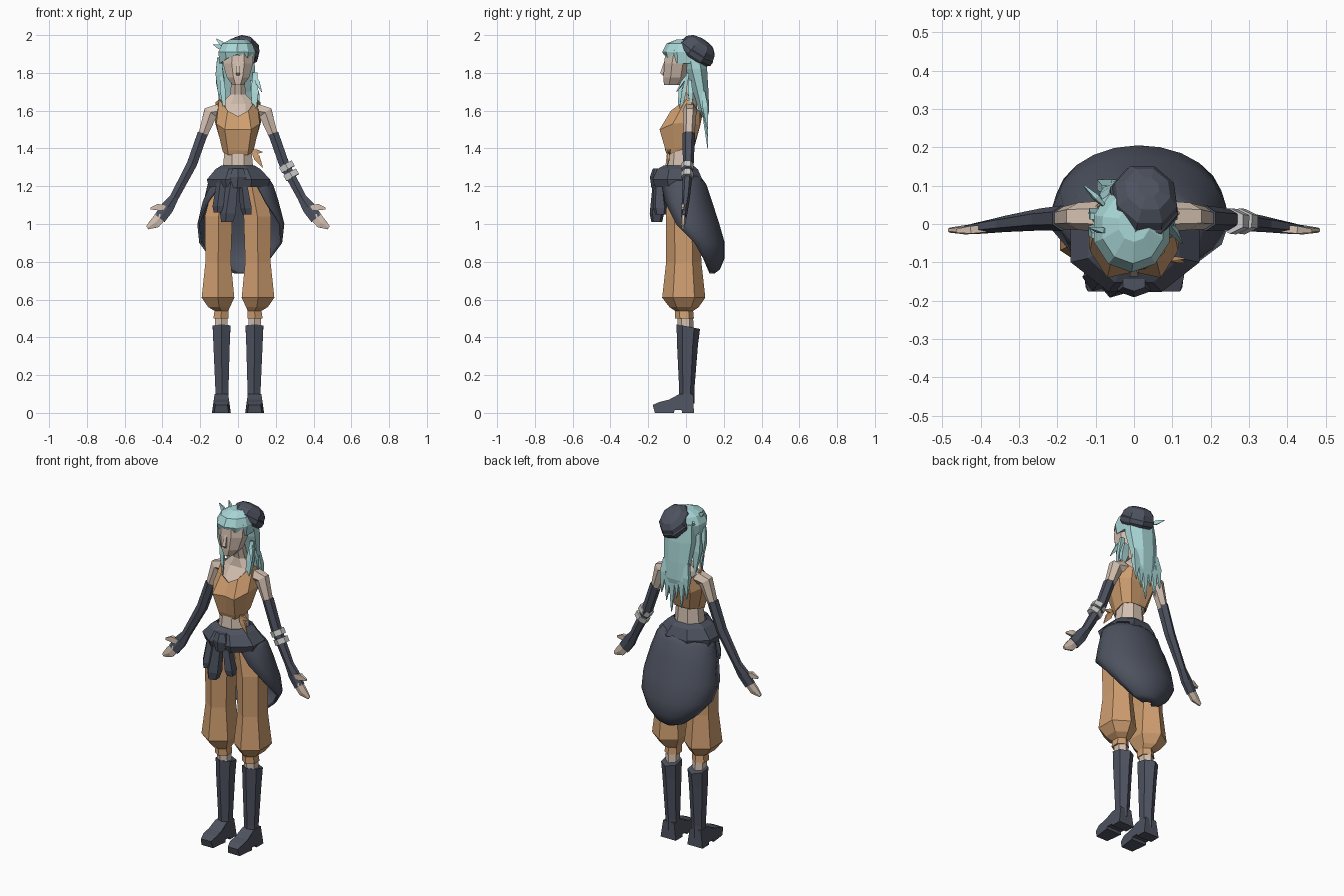
import bpy, bmesh, math
from mathutils import Vector, Euler


def material(name, rgb):
    m = bpy.data.materials.new(name)
    m.diffuse_color = (*rgb, 1)
    return m


SKIN = material("skin", (0.66, 0.53, 0.44))
ORANGE = material("orange_cloth", (0.62, 0.34, 0.16))
DARK = material("dark_cloth", (0.075, 0.085, 0.115))
TEAL = material("teal_hair", (0.40, 0.68, 0.68))


def finish(name, bm, mat, mirror=False, thick=0):
    bmesh.ops.remove_doubles(bm, verts=bm.verts, dist=1e-4)
    bmesh.ops.recalc_face_normals(bm, faces=bm.faces)
    me = bpy.data.meshes.new(name)
    bm.to_mesh(me)
    bm.free()
    ob = bpy.data.objects.new(name, me)
    bpy.context.collection.objects.link(ob)
    if mat:
        me.materials.append(mat)
    if thick:
        s = ob.modifiers.new("Solidify", 'SOLIDIFY')
        s.thickness = thick
    if mirror:
        m = ob.modifiers.new("Mirror", 'MIRROR')
        m.use_clip = True
    return ob


def skin_rings(rings, closed=True, cap=True):
    """Join equal-length lists of points with quads."""
    bm = bmesh.new()
    vs = [[bm.verts.new(p) for p in r] for r in rings]
    n = len(vs[0])
    for a, b in zip(vs, vs[1:]):
        for i in range(n if closed else n - 1):
            j = (i + 1) % n
            bm.faces.new((a[i], a[j], b[j], b[i]))
    if cap:
        bm.faces.new(vs[0])
        bm.faces.new(vs[-1])
    return bm


def loft(name, secs, n, mat, mirror=False, follow=False):
    """Sections are (x, y, z, rx, ry); follow turns them along the path."""
    pts = [Vector(s[:3]) for s in secs]
    k = 1 + 0.7 * (1 / math.cos(math.pi / n) - 1) if n % 2 == 0 else 1
    rings = []
    for i, s in enumerate(secs):
        u, v = Vector((1, 0, 0)), Vector((0, 1, 0))
        if follow:
            t = (pts[min(i + 1, len(pts) - 1)] - pts[max(i - 1, 0)]).normalized()
            u = v.cross(t).normalized()
            v = t.cross(u)
        ang = [math.tau * (j + 0.5) / n for j in range(n)]
        rings.append([pts[i] + u * math.cos(a) * s[3] * k + v * math.sin(a) * s[4] * k for a in ang])
    return finish(name, skin_rings(rings), mat, mirror)


def blade(name, a, b, w, d, mat, mirror=False):
    """Pointed lock from a to b, bulging a little near the root."""
    a, b = Vector(a), Vector(b)
    m = a.lerp(b, 0.4)
    return loft(name, [(*a, w * .6, d * .6), (*m, w, d), (*b, .002, .002)], 4, mat, mirror, True)


# Torso, neck and head
loft("body", [(0, -.04, 1.22, .09, .08), (0, -.035, 1.40, .072, .065), (0, -.025, 1.5, .1, .075),
              (0, 0, 1.57, .105, .065), (0, .02, 1.635, .095, .038),
              (0, .02, 1.685, .042, .033), (0, .0, 1.77, .036, .035)], 8, SKIN)
loft("head", [(0, -.07, 1.737, .03, .048), (0, -.055, 1.775, .06, .066),
              (0, -.045, 1.85, .082, .072), (0, -.03, 1.92, .08, .08), (0, -.03, 1.95, .045, .05)], 8, SKIN)
loft("nose", [(0, -.108, 1.86, .006, .008), (0, -.122, 1.80, .013, .016), (0, -.112, 1.785, .008, .01)], 4, SKIN)

# Cropped top: half rings from front centre to back centre, mirrored
top = [[(0, -.095, 1.57), (.055, -.08, 1.60), (.10, 0, 1.66), (.118, .03, 1.645), (.07, .075, 1.59), (0, .085, 1.57)],
       [(0, -.125, 1.5), (.07, -.14, 1.5), (.115, -.07, 1.53), (.122, .02, 1.54), (.08, .075, 1.52), (0, .075, 1.52)],
       [(0, -.11, 1.39), (.055, -.108, 1.39), (.085, -.06, 1.4), (.085, 0, 1.41), (.05, .04, 1.41), (0, .045, 1.41)],
       [(0, -.1, 1.365), (.052, -.1, 1.365), (.08, -.06, 1.38), (.08, 0, 1.4), (.05, .035, 1.4), (0, .04, 1.4)]]
finish("cropped_top", skin_rings(top, False, False), ORANGE, True, .008)
blade("top_tie_lower", (.08, -.09, 1.385), (.13, -.1, 1.30), .018, .008, ORANGE)
blade("top_tie_upper", (.075, -.09, 1.385), (.13, -.09, 1.38), .014, .008, ORANGE)

# Arms, sleeves and hands
loft("upper_arm", [(.09, .02, 1.60, .04, .036), (.145, .02, 1.59, .04, .032),
                   (.19, .015, 1.46, .024, .026)], 6, SKIN, True, True)
loft("sleeve", [(.187, .015, 1.48, .028, .03), (.243, .012, 1.32, .028, .026), (.338, 0, 1.14, .024, .019),
                (.375, -.006, 1.085, .036, .016), (.415, -.012, 1.03, .034, .013)], 6, DARK, True, True)
loft("hand", [(.405, -.012, 1.045, .03, .012), (.44, -.015, 1.005, .03, .011),
              (.48, -.016, .98, .01, .006)], 6, SKIN, True, True)
loft("thumb", [(.385, -.012, 1.085, .014, .01), (.425, -.015, 1.09, .018, .011),
               (.463, -.018, 1.082, .006, .005)], 4, SKIN, True, True)
for i, z in enumerate((1.305, 1.262)):
    x = .243 + (1.32 - z) * .53
    loft(f"armband_{i}", [(x, .008, z + .012, .04, .03), (x + .016, .006, z - .016, .04, .03)],
         6, None, follow=True)

# Trousers, shins and boots
loft("trouser_leg", [(.07, -.03, 1.22, .06, .06), (.103, -.015, 1.04, .076, .083), (.105, -.012, .8, .07, .084),
                     (.106, -.012, .61, .09, .103), (.1, -.01, .56, .06, .07),
                     (.088, -.01, .54, .038, .043), (.09, -.008, .50, .042, .045)], 6, ORANGE, True)
loft("shin", [(.088, 0, .40, .036, .04), (.088, -.005, .54, .034, .036)], 6, SKIN, True)
shaft = loft("boot_shaft", [(.086, .004, .05, .036, .036), (.085, .004, .12, .036, .036),
                            (.087, .008, .36, .045, .05), (.087, .012, .455, .049, .056)], 6, DARK, True)
for v in shaft.data.vertices:
    if v.co.z > .45:
        v.co.z += .004 - v.co.y * .2
outline = [(.042, 0), (-.02, 0), (-.024, .014), (-.06, .014), (-.065, 0), (-.165, 0),
           (-.176, .042), (-.14, .058), (-.09, .07), (-.035, .1), (.038, .1)]
sides = [[(.088 + s * (.05 - z * .14 - (.012 if y < -.15 else 0)), y, z) for y, z in outline] for s in (-1, 1)]
finish("boot_foot", skin_rings(sides), DARK, True)

# Sash with knot and hanging folds
loft("waist_sash", [(0, -.04, 1.25, .085, .08), (0, -.04, 1.31, .09, .08), (0, -.045, 1.29, .122, .11),
                    (.003, -.045, 1.235, .172, .135), (.003, -.04, 1.195, .16, .125), (0, -.04, 1.2, .1, .09)], 8, DARK)
loft("sash_knot", [(0, -.155, 1.295, .03, .018), (0, -.16, 1.25, .045, .028), (-.005, -.15, 1.19, .035, .03)], 6, DARK)
folds = [((-.085, -.13, 1.23), (-.1, -.14, 1.06), .038), ((-.025, -.15, 1.24), (-.055, -.155, 1.01), .046),
         ((.025, -.145, 1.23), (.05, -.135, 1.05), .034)]
for i, (a, b, w) in enumerate(folds):
    low = Vector(a).lerp(Vector(b), .8)
    loft(f"sash_fold_{i}", [(*a, w * .7, .025), (*low, w, .04), (*b, w * .75, .03)], 5, DARK)

# Full rear drape, its +x edge wrapping round to the front
drape = []
for z, w, yf, yb, start, end in [(1.255, .14, -.03, .075, 140, 155), (1.21, .175, -.02, .108, 140, 150),
                                 (1.12, .202, -.005, .14, 118, 138), (1.0, .232, .01, .178, 98, 112),
                                 (.9, .22, .05, .205, 95, 92), (.82, .16, .09, .205, 90, 90),
                                 (.76, .09, .115, .18, 90, 90), (.737, .03, .125, .15, 90, 90)]:
    row = []
    for k in range(13):
        a = math.radians(-start + (end + start) * k / 12)
        row.append((.014 + w * math.sin(a), yf + (yb - yf) * math.cos(a), z))
    drape.append(row)
ob = finish("rear_drape", skin_rings(drape, False, False), DARK, thick=.012)
bpy.context.view_layer.objects.active = ob
ob.select_set(True)
bpy.ops.object.shade_smooth_by_angle(angle=math.radians(35))

# Hair: cap, back fall, jagged ends and loose locks
cap = loft("hair_cap", [(-.006, -.01, 1.85, .092, .105), (-.006, -.012, 1.91, .1, .11),
                        (-.003, -.01, 1.955, .08, .09), (0, 0, 1.978, .04, .045)], 10, TEAL)
for v in cap.data.vertices:
    if v.co.z < 1.86 and v.co.y < -.09:
        v.co.z += .05 - abs(v.co.x) * .4
loft("hair_fall", [(0, .04, 1.92, .085, .06), (0, .055, 1.82, .092, .058), (0, .078, 1.70, .082, .042),
                   (.005, .095, 1.60, .074, .028), (.005, .1, 1.57, .06, .016)], 8, TEAL)
for i, (x, z) in enumerate([(-.085, 1.50), (-.052, 1.44), (-.018, 1.49), (.015, 1.40), (.048, 1.46), (.08, 1.5)]):
    blade(f"hair_end_{i}", (x * .85, .092, 1.70), (x, .115, z), .021, .016, TEAL)
locks = [((-.098, -.03, 1.88), (-.1, .0, 1.66), .022), ((-.088, -.02, 1.80), (-.07, -.045, 1.57), .016),
         ((-.1, .02, 1.86), (-.085, .04, 1.6), .026), ((.09, .01, 1.80), (.085, -.045, 1.53), .022),
         ((.075, .02, 1.76), (.115, .03, 1.58), .024), ((.09, .0, 1.78), (.125, -.05, 1.70), .012),
         ((-.08, .05, 1.93), (-.13, .1, 1.95), .012), ((-.07, -.02, 1.94), (-.115, -.01, 1.98), .013)]
for i, (a, b, w) in enumerate(locks):
    blade(f"hair_lock_{i}", a, b, w, w * .6, TEAL)

# Tilted beret
beret = loft("beret", [(0, 0, -.015, .074, .085), (0, 0, 0, .086, .1), (0, 0, .025, .088, .102), (0, 0, .03, .083, .097),
                       (0, 0, .055, .08, .09), (0, 0, .08, .058, .064), (0, 0, .09, .028, .03)], 8, DARK)
beret.location = (.022, .047, 1.897)
beret.rotation_euler = Euler((math.radians(-33), math.radians(12), 0))
